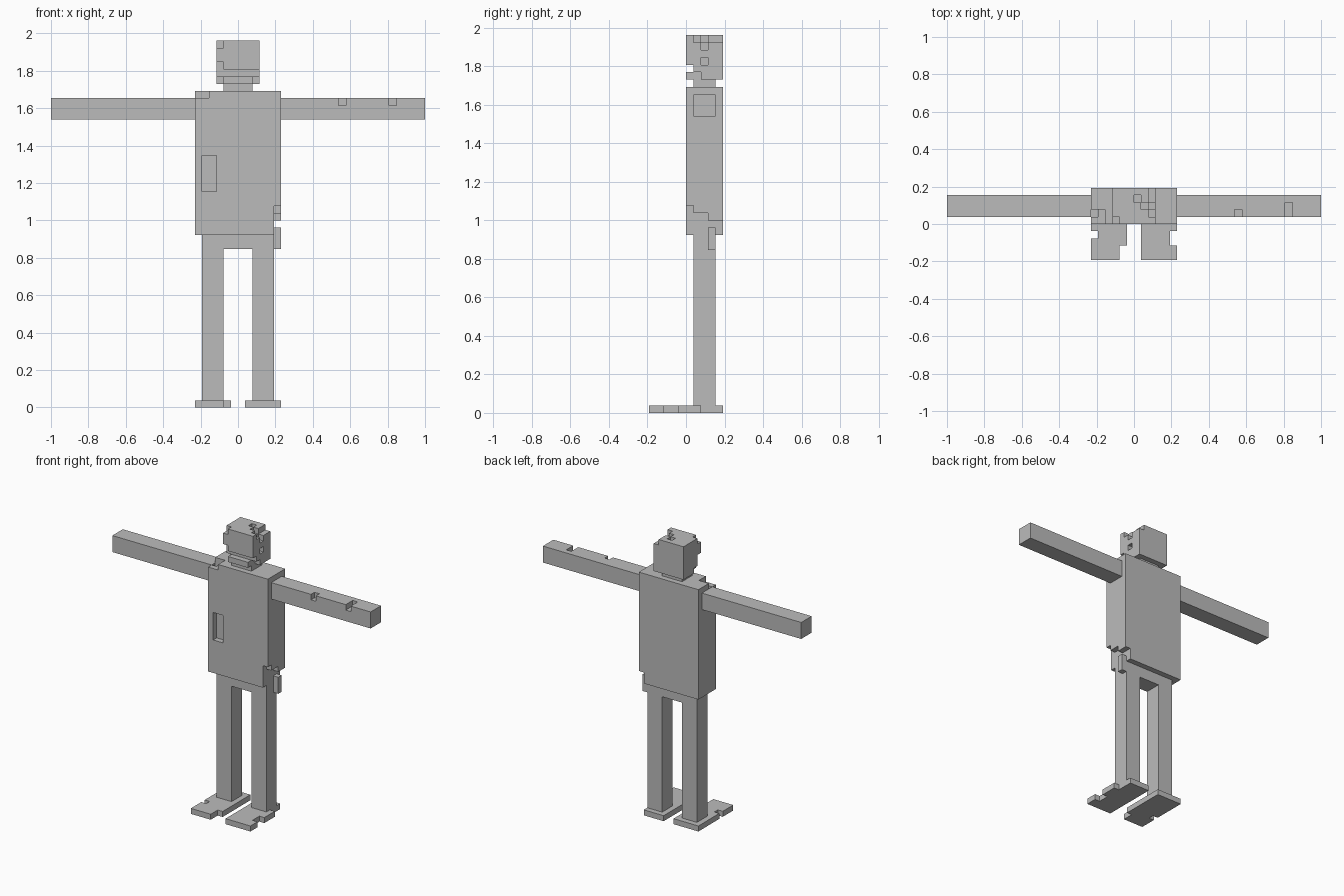
import bpy, bmesh
from mathutils import Vector

if "Cube" in bpy.data.objects:
    bpy.data.objects.remove(bpy.data.objects["Cube"])

U = 2 / 52  # edge length of one block

grey = bpy.data.materials.new("plain_grey")
grey.diffuse_color = (0.5, 0.5, 0.5, 1)
grey.use_nodes = True
grey.node_tree.nodes["Principled BSDF"].inputs["Base Color"].default_value = grey.diffuse_color


def cells(box):
    """All block positions inside (x0, x1, y0, y1, z0, z1)."""
    x0, x1, y0, y1, z0, z1 = box
    return {(x, y, z) for x in range(x0, x1)
            for y in range(y0, y1) for z in range(z0, z1)}


def part(name, boxes, cuts=()):
    """Blocky solid: union of boxes minus cuts, outer skin only."""
    solid = set().union(*map(cells, boxes)).difference(*map(cells, cuts))
    bm = bmesh.new()
    verts = {}

    def vert(p):
        if p not in verts:
            verts[p] = bm.verts.new(Vector(p) * U)
        return verts[p]

    for c in solid:
        for axis in range(3):
            a, b = (axis + 1) % 3, (axis + 2) % 3
            for side in (0, 1):
                n = list(c)
                n[axis] += 1 if side else -1
                if tuple(n) in solid:
                    continue
                quad = []
                for i, j in ((0, 0), (1, 0), (1, 1), (0, 1)):
                    p = list(c)
                    p[axis] += side
                    p[a] += i
                    p[b] += j
                    quad.append(vert(tuple(p)))
                bm.faces.new(quad if side else quad[::-1])
    # merge the flat block faces into large ones
    bmesh.ops.dissolve_limit(bm, angle_limit=0.01, verts=bm.verts[:], edges=bm.edges[:])
    me = bpy.data.meshes.new(name)
    bm.to_mesh(me)
    bm.free()
    me.materials.append(grey)
    ob = bpy.data.objects.new(name, me)
    bpy.context.collection.objects.link(ob)
    return ob


# head: skull, mouth row set back, narrow chin, chipped crown and cheek
part("head",
     [(-3, 3, 0, 5, 47, 51), (-3, 3, 1, 5, 46, 47),
      (-3, 3, 2, 5, 45, 46), (-2, 2, 0, 2, 45, 46)],
     [(-3, -2, 0, 1, 50, 51), (-3, -2, 0, 1, 47, 48),
      (2, 3, 1, 5, 50, 51), (1, 2, 2, 3, 50, 51), (0, 1, 3, 4, 50, 51),
      (2, 3, 2, 3, 49, 50), (2, 3, 2, 3, 47, 48)])
part("neck", [(-2, 2, 1, 4, 44, 45)])

# torso: chest pocket, chipped shoulder, stepped hem on one side
part("torso", [(-6, 6, 0, 5, 24, 44)],
     [(-5, -3, 0, 1, 30, 35),
      (-6, -4, 0, 2, 43, 44), (-6, -5, 1, 2, 42, 43),
      (5, 6, 0, 1, 24, 28), (5, 6, 1, 3, 24, 27), (5, 6, 3, 5, 24, 26)])
part("hip_tab", [(5, 6, 3, 4, 22, 25)])
part("pelvis", [(-5, 5, 1, 4, 22, 24)])

# arms, one with two chips
part("left_arm", [(6, 26, 1, 4, 40, 43)],
     [(14, 15, 1, 2, 42, 43), (21, 22, 1, 3, 42, 43)])
part("right_arm", [(-26, -6, 1, 4, 40, 43)])

# legs
part("left_leg", [(2, 5, 1, 4, 1, 22)])
part("right_leg", [(-5, -2, 1, 4, 1, 22)])

# feet with notched outlines
part("left_foot", [(1, 6, -5, 5, 0, 1)],
     [(5, 6, -3, -1, 0, 1), (5, 6, 2, 5, 0, 1)])
part("right_foot", [(-6, -1, -5, 5, 0, 1)],
     [(-6, -5, -2, -1, 0, 1), (-2, -1, -5, -3, 0, 1)])
